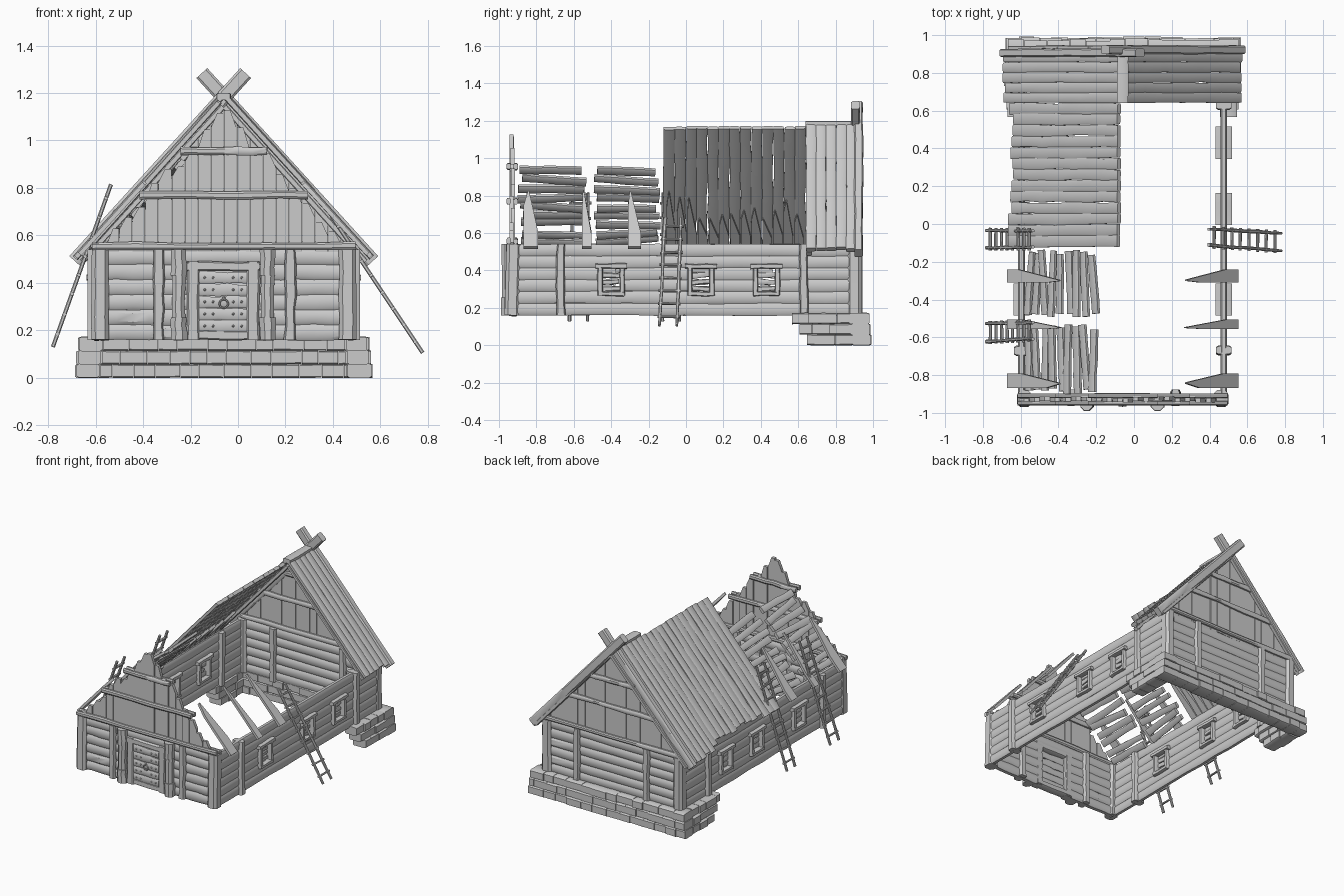
import bpy, bmesh, math, random
from mathutils import Vector as V, Matrix

if "Cube" in bpy.data.objects:
    bpy.data.objects.remove(bpy.data.objects["Cube"])

random.seed(7)
R = random.uniform
CX = -0.06                      # ridge line / house axis in x
X, Y, Z = V((1, 0, 0)), V((0, 1, 0)), V((0, 0, 1))


class Part:
    """Collects timber pieces in one mesh object."""
    def __init__(self, name):
        self.name, self.bm = name, bmesh.new()

    def beam(self, a, b, n, w, t, seg=1, jit=0.0, ch=0.15, taper=1.0):
        """Chamfered bar from a to b, w wide, t thick along n, with wobbly rings."""
        a, b = V(a), V(b)
        d = (b - a).normalized()
        s = d.cross(n).normalized()
        n = s.cross(d)
        k = 0.5 - ch
        prof = [(.5, k), (k, .5), (-k, .5), (-.5, k), (-.5, -k), (-k, -.5), (k, -.5), (.5, -k)]
        rings = []
        for i in range(seg + 1):
            f = i / seg
            p = a.lerp(b, f) + s * R(-jit, jit) * .5
            ww = (w + R(-jit, jit)) * (1 + (taper - 1) * f)
            rings.append([self.bm.verts.new(p + s * u * ww + n * v * t) for u, v in prof])
        for r0, r1 in zip(rings, rings[1:]):
            for j in range(8):
                self.bm.faces.new((r0[j], r0[(j + 1) % 8], r1[(j + 1) % 8], r1[j]))
        self.bm.faces.new(rings[0][::-1])
        self.bm.faces.new(rings[-1])

    def prism(self, pts, off):
        """Flat polygon extruded by the vector off."""
        lo = [self.bm.verts.new(V(p)) for p in pts]
        hi = [self.bm.verts.new(V(p) + off) for p in pts]
        m = len(pts)
        self.bm.faces.new(lo[::-1])
        self.bm.faces.new(hi)
        for j in range(m):
            self.bm.faces.new((lo[j], lo[(j + 1) % m], hi[(j + 1) % m], hi[j]))

    def ball(self, p, r):
        bmesh.ops.create_icosphere(self.bm, subdivisions=1, radius=r, matrix=Matrix.Translation(p))

    def done(self):
        bmesh.ops.recalc_face_normals(self.bm, faces=self.bm.faces)
        me = bpy.data.meshes.new(self.name)
        self.bm.to_mesh(me)
        self.bm.free()
        bpy.context.collection.objects.link(bpy.data.objects.new(self.name, me))


Z0, Z1, ROWS = 0.16, 0.54, 6
RH = (Z1 - Z0) / ROWS
WINDOWS = (-0.40, 0.08, 0.43)

# Side walls: log rows split around the windows, posts, window frames and slats
for side, tag in ((-1, "left"), (1, "right")):
    wx = CX + side * 0.535
    wall, posts, win = Part(tag + "_wall_logs"), Part(tag + "_wall_posts"), Part(tag + "_windows")
    for r in range(ROWS):
        z = Z0 + RH * (r + .5)
        cuts = [-0.92] + ([c for y in WINDOWS for c in (y - .055, y + .055)] if r in (2, 3) else []) + [0.90]
        for y0, y1 in zip(cuts[::2], cuts[1::2]):
            wall.beam((wx, y0, z), (wx, y1, z), X, RH + .003, .036, max(1, int((y1 - y0) / .15)), .005, .22)
    for y in (-0.67, 0.63):
        posts.beam((wx, y, Z0), (wx, y, Z1), X, .045, .08, 5, .006)
    for y in WINDOWS:
        for e in (-1, 1):
            py = y + e * .058
            win.beam((wx, py, .265), (wx, py, .43), X, .028, .075, 3, .004)
        win.beam((wx, y - .085, .422), (wx, y + .085, .422), X, .027, .085, 3, .004)
        win.beam((wx, y - .068, .275), (wx, y + .068, .275), X, .024, .08, 3, .004)
        for z in (.303, .338, .374, .4):
            e = R(-.006, .006)
            win.beam((wx, y - .055, z - e), (wx, y + R(.02, .055), z + e), X, .03, .02, 2, .004, taper=.85)
    for p in (wall, posts, win):
        p.done()

# Front and back log walls
for y, tag in ((-0.92, "front"), (0.90, "back")):
    wall = Part(tag + "_wall_logs")
    for r in range(ROWS):
        z = Z0 + RH * (r + .5)
        cuts = [-0.58, -0.17, 0.04, 0.46] if tag == "front" and r < 5 else [-0.58, 0.46]
        for x0, x1 in zip(cuts[::2], cuts[1::2]):
            wall.beam((x0, y, z), (x1, y, z), Y, RH + .004, .045, 6, .005, .22)
    wall.done()
    posts = Part(tag + "_wall_posts")
    for x in (-0.335, 0.22):
        posts.beam((x, y, Z0), (x, y, Z1), Y, .045, .085, 6, .007)
    for x in (-0.582, 0.462):
        posts.beam((x, y - (.01 if y < 0 else 0), Z0), (x, y, Z1), Y, .072, .08, 4, .004, .22)
    posts.done()

# Door with frame, round pillars, planks, nails and ring
frame = Part("door_frame")
for x in (-0.19, 0.063):
    frame.beam((x, -.93, Z0), (x, -.93, .49), Y, .055, .06, 4, .005)
frame.beam((-.215, -.93, .47), (.09, -.93, .47), Y, .04, .06, 4, .004)
frame.beam((-.21, -.925, .18), (.085, -.925, .18), Y, .04, .06, 4, .004)
frame.done()
pillars = Part("door_pillars")
for x in (-0.25, 0.125):
    for z0, z1, w in ((.16, .255, .068), (.255, .43, .056), (.43, .54, .064)):
        pillars.beam((x, -.955, z0), (x, -.955, z1), Y, w, w, 3, .005, .29)
pillars.done()
door = Part("door_planks")
for i in range(5):
    z = .218 + i * .051
    door.beam((-.164, -.94, z), (.037, -.94, z), Y, .049, .03, 5, .005)
door.done()
nails = Part("door_nails")
for i in range(5):
    for x in (-.14, -.105, -.02, .015):
        nails.ball((x, -.956, .218 + i * .051), .006)
nails.ball((CX, -.96, .335), .009)
nails.done()
bpy.ops.mesh.primitive_torus_add(major_radius=.018, minor_radius=.004, major_segments=16,
                                 minor_segments=6, location=(CX, -.963, .312), rotation=(math.pi / 2, 0, 0))
bpy.context.object.name = "door_ring"

# Gables: vertical planks under the roof line, ragged at the front, with cross beams
for y, peak, rag, tag in ((-0.94, 1.13, .05, "front"), (0.90, 1.165, 0, "back")):
    g = Part(tag + "_gable")
    top = lambda x: max(.545, .54 + (peak - .54) * (1 - abs(x - CX) / .55))
    n = 20
    xs = [CX - .55 + 1.1 * i / n for i in range(n + 1)]
    for x0, x1 in zip(xs, xs[1:]):
        x0, x1 = x0 + .001, x1 - .001
        dy = R(-.006, .006)
        low = R(0, 1.0 * rag)
        h0, h1 = (max(.542, top(x) - R(0, rag) * .5 - low * (abs(x - CX) > .06)) for x in (x0, x1))
        mid = (x0 + x1) / 2
        g.prism([(x0, y + dy, .53), (x1, y + dy, .53), (x1, y + dy, h1),
                 (mid, y + dy, max(h0, h1) if rag else (h0 + h1) / 2), (x0, y + dy, h0)], Y * .022)
    for z in (.555, .77, .955):
        hw = .55 * (1 - (z - .54) / (peak - .54)) + (.02 if rag else 0)
        for e in (-.008, .03):
            g.beam((CX - hw, y + e, z), (CX + hw, y + e, z), Y, .032, .024, 6, .006, .25)
    g.done()


def slope(side, s, y, lift=0.0):
    """Point on a roof slope: s=0 at the eave, s=1 at the ridge."""
    return V((CX + side * (.60 * (1 - s) + lift * .76), y, .515 + .66 * s + lift * .65))

nrm = lambda side: V((side * .74, 0, .67))

# Surviving left slope of plank roofing
roof = Part("left_roof_planks")
for i in range(13):
    y = -.09 + i * .0585
    roof.beam(slope(-1, R(.0, .05), y + R(-.003, .003)), slope(-1, .975 + R(-.004, .004), y, .006), nrm(-1),
              .059, .024, 7, .006)
roof.done()

# Complete roof section over the back gable, ridge cap and crossed barge boards
back = Part("back_roof_planks")
barge = Part("crossed_barge_boards")
for side in (-1, 1):
    for i in range(5):
        y = .668 + i * .054
        back.beam(slope(side, R(-.03, -.005), y, .012), slope(side, 1, y, .012), nrm(side), .055, .026, 6, .004)
    y = .915 + side * .008
    barge.beam(slope(side, -.04, y, .005), slope(side, 1.16, y, .005), nrm(side), .045, .062, 8, .004)
    for yy in (.66, .93):
        back.beam(slope(side, -.02, yy, -.02), slope(side, .97, yy, -.02), nrm(side), .03, .025, 5, .004)
back.beam((CX, .64, 1.185), (CX, .93, 1.185), Z, .06, .03, 4, .004)
back.done()
barge.done()

# Collapsed front-left roof: two stacks of loose boards lying along y, sunk inward
loose = Part("loose_roof_boards")
for y0, y1 in ((-.89, -.54), (-.49, -.145)):
    for i in range(9):
        s = .11 + i * .071
        a = slope(-1, s + R(-.02, .02), y0 + R(-.01, .02), -.05 + R(-.01, .01))
        b = slope(-1, s + R(-.025, .025), y1 + R(-.02, .01), -.05 + R(-.01, .01))
        loose.beam(a, b, nrm(-1), .047, .022, 4, .005, taper=R(.75, 1.1))
loose.done()

# Splintered plank stumps at the eaves
for side, tag in ((-1, "left"), (1, "right")):
    sh = Part(tag + "_broken_planks")
    spots = [(-.83, .075, .45, 0), (-.53, .05, .46, 0), (-.275, .07, .45, 0)]
    if side < 0:                # short splinters under the standing slope
        spots += [(-.08 + i * .057, .05, R(.2, .45), -.03) for i in range(13)]
    for y, w, tip, lift in spots:
        q = R(-.5, -.2)
        pts = [(-.5, 0), (.5, 0), (.5, tip * R(.2, .35)), (q + .1, tip), (q, tip), (-.5, tip * R(.7, .8))]
        sh.prism([slope(side, s + (.05 if lift else 0), y + u * w, lift) for u, s in pts], nrm(side) * .018)
    sh.done()


# Ladders leaning on the eaves
def ladder(name, foot, head):
    l = Part(name)
    foot, head = V(foot), V(head)
    d = (head - foot).normalized()
    n = d.cross(Y)
    for e in (-1, 1):
        l.beam(foot + Y * e * .047, head + Y * e * .042, n, .017, .017, 6, .004, .25)
    for i in range(8):
        p = foot.lerp(head, .08 + i * .12)
        l.beam(p - Y * .06 + d * R(-.006, .006), p + Y * .06, n, .013, .016, 2, .002, .25)
    l.done()

ladder("left_ladder_middle", (-.78, -.08, .13), (-.535, -.08, .815))
ladder("left_ladder_front", (-.78, -.575, .13), (-.535, -.565, .815))
ladder("right_ladder", (.778, -.095, .105), (.395, -.07, .68))

# Stone footing under the back wall, wrapping a short way round both corners
st = Part("stone_footing")
for r in range(3):
    z, h, out = .029 + r * .057, .059, .988 - r * .006
    x, xe = -.68 + r * .006, .568 - r * .006
    while x < xe - .02:
        w = min(R(.07, .13), xe - x)
        st.beam((x, out - .05, z), (x + w - .002, out - .05, z), Y, h, .1 + R(-.012, .012), 1, .002, .1)
        x += w
    for side in (-1, 1):
        y, ye = out - .1, .645 - r * .04
        while y > ye + .02:
            w = min(R(.07, .12), y - ye)
            px = CX + side * (.572 - r * .006)
            st.beam((px, y, z), (px, y - w + .002, z), X, h, .1 + R(-.012, .012), 1, .002, .1)
            y -= w
st.done()

bpy.ops.object.select_all(action='SELECT')
bpy.context.view_layer.objects.active = bpy.data.objects["stone_footing"]
bpy.ops.object.shade_smooth_by_angle(angle=math.radians(35))
